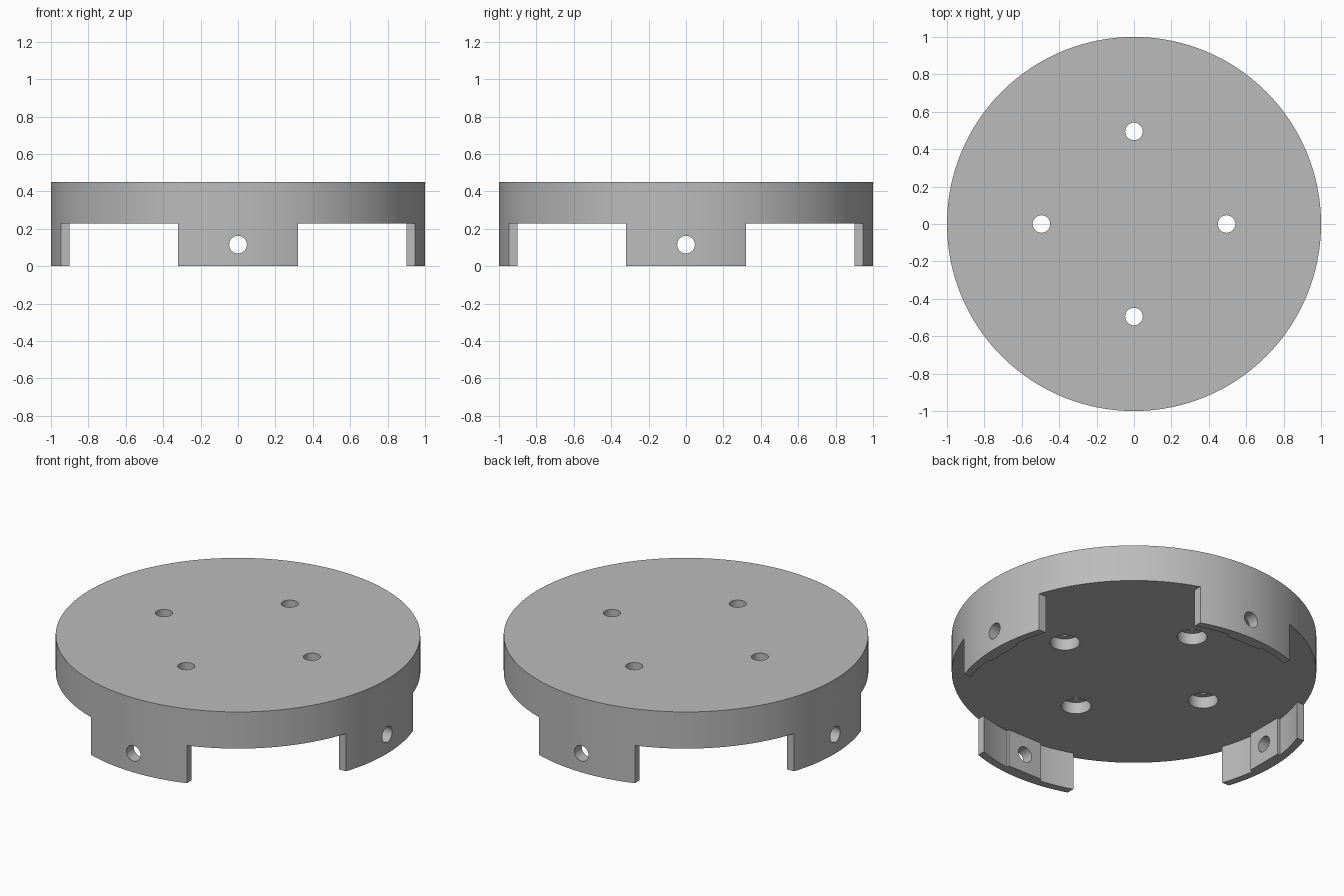
import bpy
from math import pi, cos, sin

cube = bpy.data.objects.get("Cube")
if cube:
    bpy.data.objects.remove(cube, do_unlink=True)

HEIGHT, TAB = 0.45, 0.228      # full height, tab height
WALL, PAD = 0.955, 0.93        # inner wall radius, flat pad distance
HOLE, BORE = 0.047, 0.082      # hole and counterbore radii

grey = bpy.data.materials.new("light grey")
grey.use_nodes = True
colour = (0.5, 0.5, 0.5, 1)
grey.diffuse_color = colour
grey.node_tree.nodes["Principled BSDF"].inputs["Base Color"].default_value = colour


def cylinder(name, radius, low, high, x=0, y=0, sides=128):
    bpy.ops.mesh.primitive_cylinder_add(vertices=sides, radius=radius, depth=high - low,
                                        location=(x, y, (low + high) / 2))
    bpy.context.object.name = name
    return bpy.context.object


def box(name, low, high):
    bpy.ops.mesh.primitive_cube_add(size=1, location=[(a + b) / 2 for a, b in zip(low, high)])
    obj = bpy.context.object
    obj.name = name
    obj.scale = [b - a for a, b in zip(low, high)]
    return obj


def combine(target, tool, operation):
    mod = target.modifiers.new(operation.lower(), 'BOOLEAN')
    mod.operation, mod.object, mod.solver = operation, tool, 'EXACT'
    bpy.context.view_layer.objects.active = target
    bpy.ops.object.modifier_apply(modifier=mod.name)
    bpy.data.objects.remove(tool, do_unlink=True)


# Round cap body, hollowed from below
cap = cylinder("mounting_cap", 1, 0, HEIGHT)
cavity = cylinder("cavity", WALL, -0.1, TAB)

# Flat pads on the inner wall are kept out of the cavity
for i in range(4):
    pad = box("pad", (PAD, -0.115, -0.2), (1.1, 0.115, HEIGHT))
    if i:
        a = i * pi / 2
        pad.rotation_euler.z = a
        r = (PAD + 1.1) / 2
        pad.location.x, pad.location.y = r * cos(a), r * sin(a)
    combine(cavity, pad, 'DIFFERENCE')
combine(cap, cavity, 'DIFFERENCE')

# Corner notches leave four tabs
for sx in (-1, 1):
    for sy in (-1, 1):
        xs, ys = sorted((0.32 * sx, 1.2 * sx)), sorted((0.32 * sy, 1.2 * sy))
        combine(cap, box("notch", (xs[0], ys[0], -0.1), (xs[1], ys[1], TAB)), 'DIFFERENCE')

# Counterbored holes through the plate
for i in range(4):
    x, y = 0.495 * cos(i * pi / 2), 0.495 * sin(i * pi / 2)
    combine(cap, cylinder("bore", BORE, 0.1, TAB + 0.07, x, y, 48), 'DIFFERENCE')
    combine(cap, cylinder("hole", HOLE, 0.1, HEIGHT + 0.1, x, y, 48), 'DIFFERENCE')

# Cross holes through opposite tabs
for turn in ((pi / 2, 0, 0), (0, pi / 2, 0)):
    drill = cylinder("drill", HOLE, -1.2, 1.2, sides=48)
    drill.rotation_euler = turn
    drill.location.z = 0.115
    combine(cap, drill, 'DIFFERENCE')

# Finish
cap.data.materials.clear()
cap.data.materials.append(grey)
for face in cap.data.polygons:
    face.material_index = 0
bpy.ops.object.select_all(action='DESELECT')
cap.select_set(True)
bpy.context.view_layer.objects.active = cap
bpy.ops.object.shade_smooth_by_angle(angle=pi / 6)
